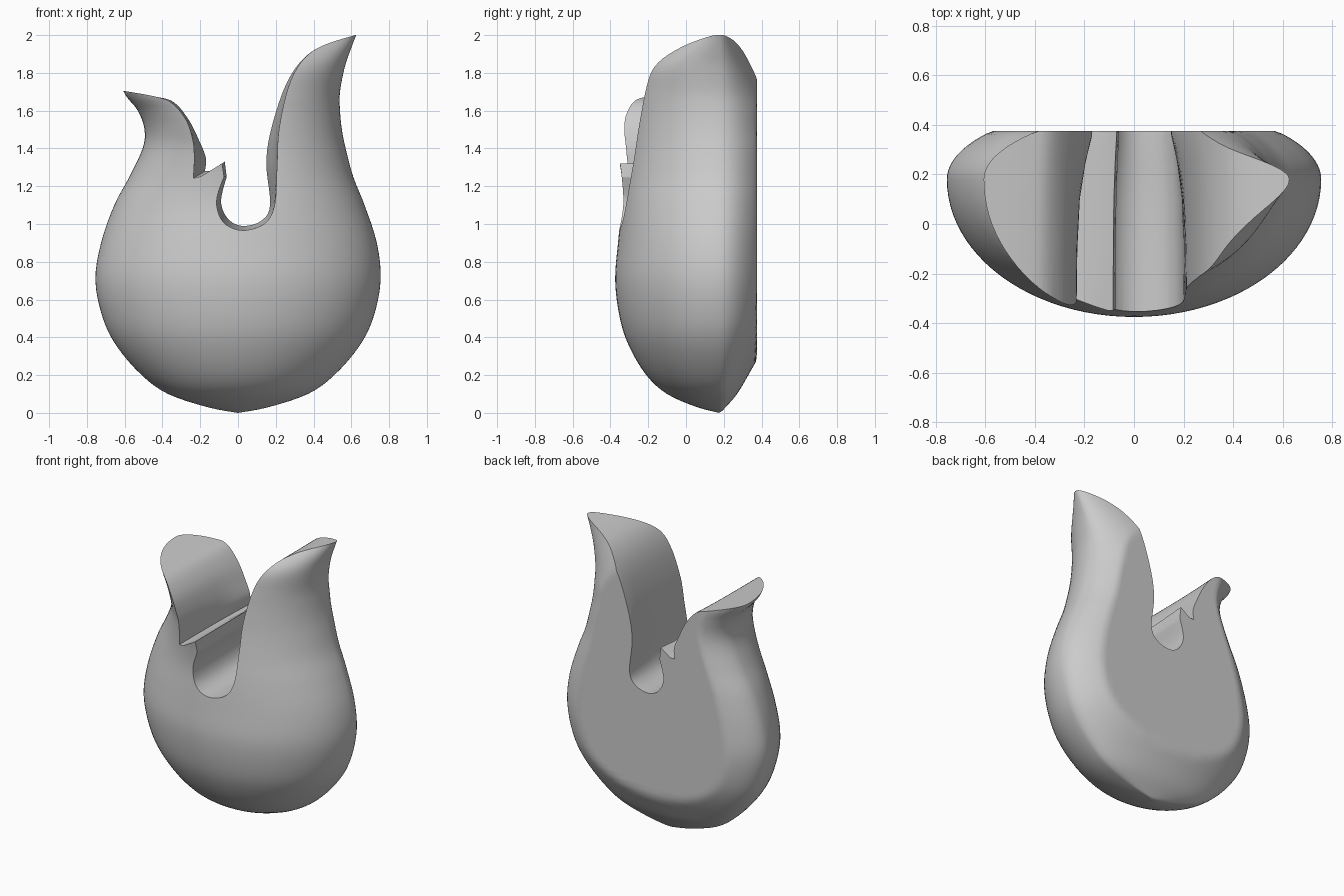
import bpy, bmesh, math


def smooth(rows, steps):
    """Catmull-Rom resampling of a list of equal-length tuples."""
    pts = [rows[0]] + rows + [rows[-1]]
    out = []
    for i in range(1, len(pts) - 2):
        for k in range(steps):
            t = k / steps
            out.append(tuple(
                0.5 * (2 * b + (c - a) * t + (2 * a - 5 * b + 4 * c - d) * t * t
                       + (3 * b - a - 3 * c + d) * t ** 3)
                for a, b, c, d in zip(*pts[i - 1:i + 3])))
    return out + [rows[-1]]


def loft(name, rings, tip=None):
    """Closed skin through rings of points, optionally starting at a tip."""
    bm = bmesh.new()
    loops = [[bm.verts.new(p) for p in r] for r in rings]
    n = len(loops[0])
    for a, b in zip(loops, loops[1:]):
        for i in range(n):
            bm.faces.new((a[i], a[(i + 1) % n], b[(i + 1) % n], b[i]))
    if tip:
        v = bm.verts.new(tip)
        for i in range(n):
            bm.faces.new((v, loops[0][(i + 1) % n], loops[0][i]))
    else:
        bm.faces.new(loops[0][::-1])
    bm.faces.new(loops[-1])
    bmesh.ops.recalc_face_normals(bm, faces=bm.faces)
    me = bpy.data.meshes.new(name)
    bm.to_mesh(me)
    bm.free()
    ob = bpy.data.objects.new(name, me)
    bpy.context.collection.objects.link(ob)
    return ob


# Body sections: height, left width, right width, front depth left/right, back depth
RIM_Y, BACK_Y = 0.18, 0.375
sections = [
    (0.00, 0.00, 0.00, 0.00, 0.00, 0.00), (0.03, 0.16, 0.16, 0.12, 0.12, 0.03),
    (0.10, 0.37, 0.37, 0.28, 0.28, 0.09), (0.20, 0.51, 0.51, 0.39, 0.39, 0.15),
    (0.35, 0.64, 0.64, 0.48, 0.48, 0.23), (0.50, 0.715, 0.715, 0.53, 0.53, 0.28),
    (0.70, 0.755, 0.755, 0.555, 0.555, 0.30), (0.90, 0.725, 0.735, 0.54, 0.54, 0.30),
    (1.10, 0.655, 0.67, 0.52, 0.52, 0.30), (1.25, 0.575, 0.61, 0.53, 0.50, 0.30),
    (1.40, 0.505, 0.57, 0.56, 0.48, 0.30), (1.50, 0.495, 0.55, 0.59, 0.47, 0.29),
    (1.60, 0.53, 0.54, 0.60, 0.46, 0.28), (1.70, 0.605, 0.54, 0.57, 0.45, 0.25),
    (1.83, 0.62, 0.565, 0.5, 0.42, 0.20), (1.92, 0.62, 0.595, 0.4, 0.32, 0.16),
    (2.01, 0.62, 0.63, 0.3, 0.16, 0.12)]
N = 96
rings = []
for z, xl, xr, dl, dr, db in smooth(sections, 4)[1:]:
    ring = []
    for i in range(N):
        a = 2 * math.pi * i / N
        c, s = math.cos(a), math.sin(a)
        x = c * (xr if c > 0 else xl)
        if s < 0:
            w = 0.5 + 0.5 * max(-1, min(1, c * 5))
            y = RIM_Y + s * (dr * w + dl * (1 - w))
        else:
            y = min(BACK_Y, RIM_Y + s * db)
        ring.append((x, y, z))
    rings.append(ring)
body = loft("flame_body", rings, (0, 0.17, 0))

# Opening between the horns: back x, back z, front x, front z
left_horn = [(-0.605, 1.705, -0.605, 1.705), (-0.44, 1.675, -0.44, 1.675),
             (-0.34, 1.645, -0.35, 1.64), (-0.26, 1.55, -0.275, 1.55),
             (-0.205, 1.44, -0.24, 1.44), (-0.17, 1.35, -0.235, 1.34),
             (-0.175, 1.28, -0.24, 1.24)]
spike = [(-0.14, 1.28, -0.2, 1.25), (-0.07, 1.33, -0.085, 1.32)]
right_horn = [(-0.06, 1.25, -0.075, 1.25), (-0.09, 1.12, -0.115, 1.12),
              (-0.055, 1.03, -0.08, 1.01), (0.02, 0.99, 0.02, 0.965),
              (0.12, 1.015, 0.14, 1.0), (0.17, 1.10, 0.195, 1.10),
              (0.15, 1.32, 0.21, 1.30), (0.175, 1.50, 0.22, 1.50),
              (0.25, 1.73, 0.27, 1.73), (0.34, 1.87, 0.345, 1.87),
              (0.45, 1.945, 0.45, 1.945), (0.62, 2.0, 0.62, 2.0)]
edge = ([(-0.9, 1.72) * 2] + smooth(left_horn, 5) + spike + smooth(right_horn, 5)
        + [(0.9, 2.06) * 2, (0.9, 2.4) * 2, (-0.9, 2.4) * 2])
stations = [(-0.6, 1.0), (-0.1, 0.9), (0.1, 0.75), (0.25, 0.4), (0.36, 0.0), (0.6, 0.0)]
cutter = loft("opening_cutter", [
    [(bx + (fx - bx) * f, y, bz + (fz - bz) * f) for bx, bz, fx, fz in edge]
    for y, f in stations])
cutter.hide_render = True
cutter.hide_set(True)

# Cut the opening and shade
cut = body.modifiers.new("opening", 'BOOLEAN')
cut.operation, cut.solver, cut.object = 'DIFFERENCE', 'EXACT', cutter
bpy.context.view_layer.objects.active = body
body.select_set(True)
bpy.ops.object.modifier_apply(modifier="opening")
bpy.data.objects.remove(cutter)
bpy.ops.object.shade_smooth_by_angle(angle=math.radians(35))
